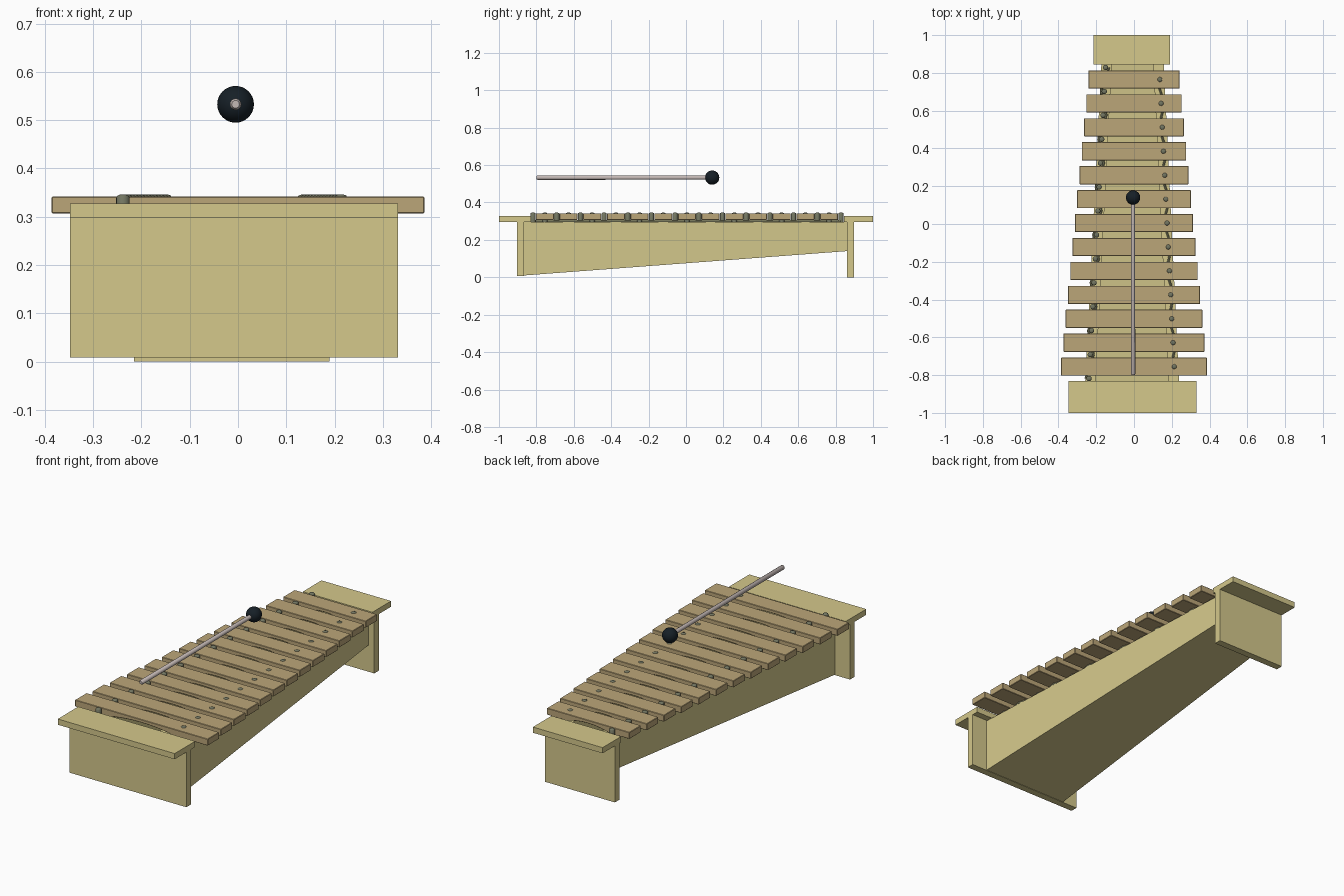
import bpy, bmesh, math
from mathutils import Matrix

if "Cube" in bpy.data.objects:
    bpy.data.objects.remove(bpy.data.objects["Cube"])


def material(name, rgb):
    m = bpy.data.materials.new(name)
    m.diffuse_color = (*rgb, 1)
    m.use_nodes = True
    m.node_tree.nodes["Principled BSDF"].inputs["Base Color"].default_value = m.diffuse_color
    return m


PINE = material("pale_wood", (0.66, 0.58, 0.26))
WOOD = material("bar_wood", (0.50, 0.38, 0.19))
METAL = material("pin_metal", (0.17, 0.18, 0.12))
CORD = material("cord", (0.30, 0.30, 0.17))
BLACK = material("rubber", (0.008, 0.014, 0.02))
STICK = material("stick", (0.55, 0.48, 0.46))


def make(name, bm, mat, smooth=False):
    bmesh.ops.recalc_face_normals(bm, faces=bm.faces)
    me = bpy.data.meshes.new(name)
    bm.to_mesh(me)
    bm.free()
    me.materials.append(mat)
    ob = bpy.data.objects.new(name, me)
    bpy.context.collection.objects.link(ob)
    if smooth:
        bpy.ops.object.select_all(action='DESELECT')
        ob.select_set(True)
        bpy.context.view_layer.objects.active = ob
        bpy.ops.object.shade_smooth_by_angle(angle=math.radians(40))
    return ob


def bridge(name, rings, mat, smooth=False):
    """Closed solid through matching rings of points, capped at both ends."""
    bm = bmesh.new()
    vs = [[bm.verts.new(p) for p in r] for r in rings]
    n = len(rings[0])
    for a, b in zip(vs, vs[1:]):
        for i in range(n):
            j = (i + 1) % n
            bm.faces.new((a[i], a[j], b[j], b[i]))
    bm.faces.new(vs[0])
    bm.faces.new(vs[-1])
    return make(name, bm, mat, smooth)


def tapered(name, y0, r0, y1, r1, mat=PINE):
    """Beam along y between rectangles (x0, x1, z0, z1)."""
    ring = lambda y, r: [(r[0], y, r[2]), (r[1], y, r[2]), (r[1], y, r[3]), (r[0], y, r[3])]
    return bridge(name, [ring(y0, r0), ring(y1, r1)], mat)


def mix(a, b, y, y0=-0.755, y1=0.765):
    return a + (b - a) * (y - y0) / (y1 - y0)


# End boards and legs
for end, x0, x1, ya, yb, la, lb, z0 in (
        ("front", -0.348, 0.332, -1.0, -0.83, -0.903, -0.865, 0.008),
        ("back", -0.215, 0.19, 0.845, 1.0, 0.86, 0.898, 0.0)):
    top = (x0, x1, 0.297, 0.327)
    tapered(end + "_end_board", ya, top, yb, top)
    leg = (x0, x1, z0, 0.297)
    tapered(end + "_leg", la, leg, lb, leg)

# Tapered resonator box: two walls and a sloping floor
F, B = -0.865, 0.86
WALL = 0.055
tapered("right_box_wall", F, (0.24 - WALL, 0.24, 0.01, 0.295), B, (0.157 - WALL, 0.157, 0.14, 0.295))
tapered("left_box_wall", F, (-0.26, -0.26 + WALL, 0.01, 0.295), B, (-0.172, -0.172 + WALL, 0.14, 0.295))
tapered("box_floor", F, (-0.26 + WALL, 0.24 - WALL, 0.01, 0.04), B, (-0.172 + WALL, 0.157 - WALL, 0.14, 0.17))


# Sound bars with an arched underside
def bar(i, y):
    h = mix(0.386, 0.24, y)
    prof = [(-h, 0.307), (-h, 0.342), (h, 0.342), (h, 0.307)]
    for k in range(17):
        t = 1 - k / 8
        prof.append((t * h * 0.5, 0.307 + 0.018 * (1 - t * t)))
    rings = [[(x, yy, z) for x, z in prof] for yy in (y - 0.048, y + 0.048)]
    ob = bridge(f"sound_bar_{i + 1}", rings, WOOD)
    bev = ob.modifiers.new("soft_edges", 'BEVEL')
    bev.width = 0.002
    bev.segments = 1
    bev.limit_method = 'ANGLE'
    bev.angle_limit = math.radians(40)


# Round-headed pins
def pin(name, x, y, r=0.014):
    levels = [(0.290, r), (0.340, r), (0.344, r * 0.8), (0.346, r * 0.4)]
    rings = [[(x + q * math.cos(a * math.pi / 8), y + q * math.sin(a * math.pi / 8), z)
              for a in range(16)] for z, q in levels]
    bridge(name, rings, METAL, True)


STEP = 1.52 / 12
bar_ys = [-0.755 + i * STEP for i in range(13)]
gap_ys = [-0.818 + i * STEP for i in range(14)]
for i, y in enumerate(bar_ys):
    bar(i, y)
    pin(f"right_pin_{i + 1}", mix(0.213, 0.137, y), y)
for i, y in enumerate(gap_ys):
    pin(f"left_pin_{i + 1}", mix(-0.235, -0.154, y), y)


# Cords weaving from side to side around the pins
def cord(name, ys, xa, xb):
    rings = []
    for i, y in enumerate(ys):
        x = mix(xa, xb, y) + (0.018 if i % 2 else -0.018)
        rings.append([(x + 0.006 * math.cos(a * math.pi / 4), y, 0.301 + 0.006 * math.sin(a * math.pi / 4))
                      for a in range(8)])
    bridge(name, rings, CORD, True)


cord("right_cord", bar_ys, 0.213, 0.137)
cord("left_cord", gap_ys, -0.235, -0.154)

# Mallet
bm = bmesh.new()
bmesh.ops.create_uvsphere(bm, u_segments=32, v_segments=16, radius=0.038,
                          matrix=Matrix.Translation((-0.005, 0.14, 0.533)))
make("mallet_head", bm, BLACK, True)
rings = [[(-0.005 + r * math.cos(a * math.pi / 8), y, 0.533 + r * math.sin(a * math.pi / 8))
          for a in range(16)] for y, r in ((-0.80, 0.008), (-0.794, 0.012), (0.14, 0.0105))]
bridge("mallet_stick", rings, STICK, True)
